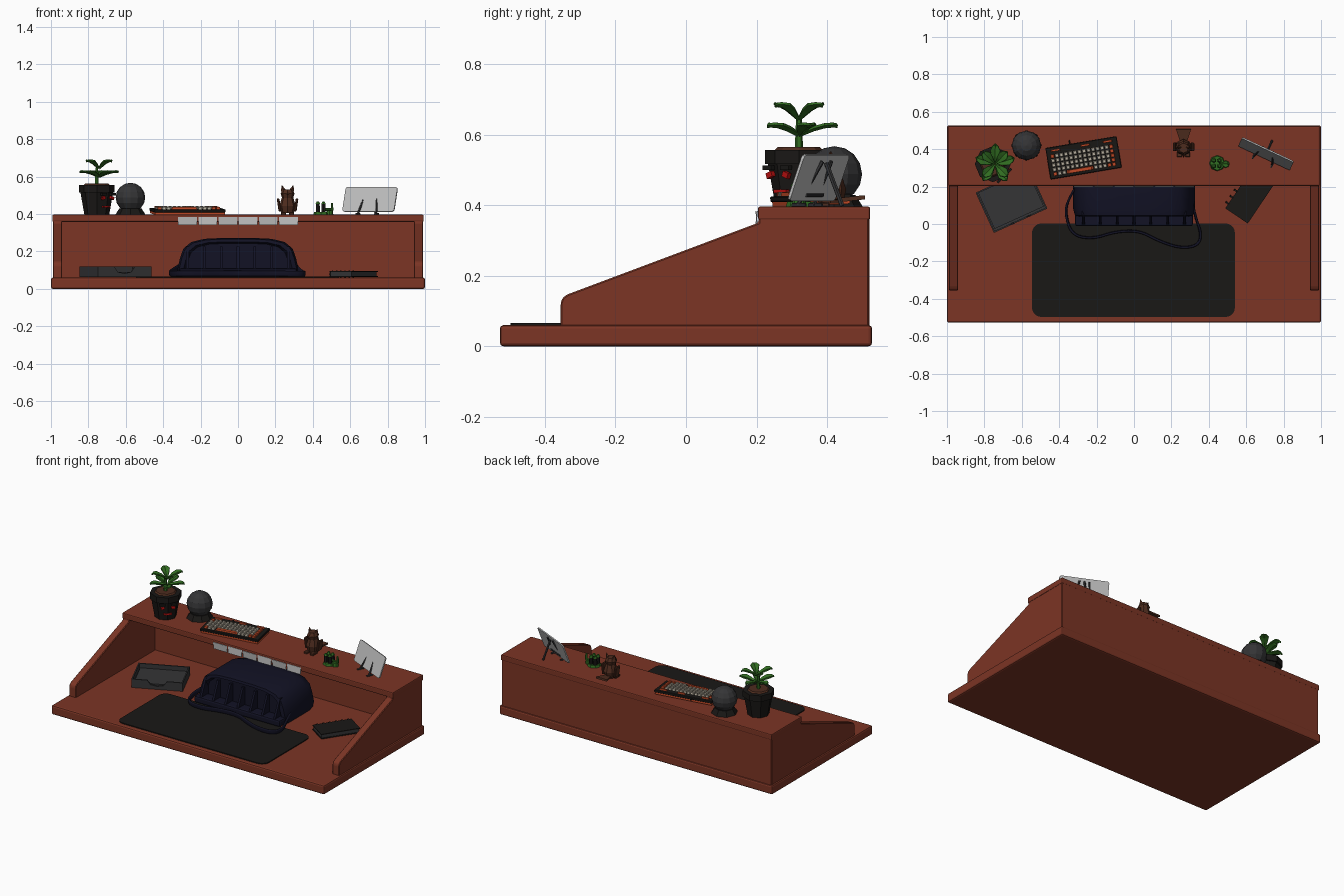
import bpy, bmesh, math
from math import sin, cos, pi, radians
from mathutils import Matrix, Vector

if "Cube" in bpy.data.objects:
    bpy.data.objects.remove(bpy.data.objects["Cube"])

def mat(name, c):
    m = bpy.data.materials.new(name)
    m.diffuse_color = (*c, 1)
    m.use_nodes = True
    m.node_tree.nodes["Principled BSDF"].inputs["Base Color"].default_value = m.diffuse_color
    return m

WOOD = mat("wood", (.20, .035, .018))
BLACK = mat("black", (.010, .009, .008))
NAVY = mat("navy", (.006, .006, .018))
CHAR = mat("charcoal", (.035, .035, .037))
PAPER = mat("paper", (.5, .5, .5))
BEIGE = mat("beige", (.5, .45, .36))
ORANGE = mat("orange", (.55, .07, .02))
RED = mat("red", (.5, .005, .005))
BROWN = mat("brown", (.075, .025, .013))
GREEN = mat("green", (.03, .15, .015))
I = Matrix.Identity(4)
T = lambda x, y, z: Matrix.Translation((x, y, z))
R = lambda deg, ax: Matrix.Rotation(radians(deg), 4, ax)

def finish(name, bm, m, frame=I, smooth=None):
    bmesh.ops.recalc_face_normals(bm, faces=bm.faces)
    bm.transform(frame)
    me = bpy.data.meshes.new(name)
    bm.to_mesh(me)
    bm.free()
    me.materials.append(m)
    ob = bpy.data.objects.new(name, me)
    bpy.context.collection.objects.link(ob)
    if smooth:
        bpy.ops.object.select_all(action='DESELECT')
        ob.select_set(True)
        bpy.context.view_layer.objects.active = ob
        bpy.ops.object.shade_smooth_by_angle(angle=radians(smooth))
    return ob

def boxes(name, items, m, frame=I, bevel=0, seg=1, taper=1):
    """items: (size, centre) or (size, centre, local rotation)"""
    bm = bmesh.new()
    for s, c, *rot in items:
        vs = bmesh.ops.create_cube(bm, size=1)['verts']
        for v in vs:
            if v.co.z > 0:
                v.co.x *= taper
                v.co.y *= taper
        bmesh.ops.transform(bm, verts=vs, matrix=T(*c) @ (rot[0] if rot else I) @ Matrix.Diagonal((*s, 1)))
    if bevel:
        bmesh.ops.bevel(bm, geom=bm.edges[:], offset=bevel, segments=seg, affect='EDGES', profile=.5)
    return finish(name, bm, m, frame)

def cones(name, items, m, frame=I, n=8):
    """items: (r1, r2, start, end)"""
    bm = bmesh.new()
    for r1, r2, a, b in items:
        a, b = Vector(a), Vector(b)
        q = (b - a).to_track_quat('Z', 'Y').to_matrix().to_4x4()
        bmesh.ops.create_cone(bm, cap_ends=True, segments=n, radius1=r1, radius2=r2, depth=(b - a).length,
                              matrix=Matrix.Translation((a + b) / 2) @ q)
    return finish(name, bm, m, frame)

def prism(name, pts, h, m, frame=I, bevel=0):
    """Extrude an xy outline upwards along local z"""
    bm = bmesh.new()
    f = bm.faces.new([bm.verts.new((x, y, 0)) for x, y in pts])
    r = bmesh.ops.extrude_face_region(bm, geom=[f])
    bmesh.ops.translate(bm, verts=[v for v in r['geom'] if isinstance(v, bmesh.types.BMVert)], vec=(0, 0, h))
    if bevel:
        bmesh.ops.bevel(bm, geom=bm.edges[:], offset=bevel, segments=1, affect='EDGES')
    return finish(name, bm, m, frame)

def rounded(w, d, r, n=5):
    return [(sx * (w / 2 - r) + r * cos(a + k * pi / 2 / n), sy * (d / 2 - r) + r * sin(a + k * pi / 2 / n))
            for sx, sy, a in ((1, 1, 0), (-1, 1, pi / 2), (-1, -1, pi), (1, -1, 1.5 * pi)) for k in range(n + 1)]

# desk: base board, sloped side panels, shelf, back panel
boxes("desk_base", [((2, 1.055, .06), (0, 0, .03))], WOOD, bevel=.01, seg=2)
YZ = Matrix(((0, 0, 1, 0), (1, 0, 0, 0), (0, 1, 0, 0), (0, 0, 0, 1)))
side = [(-.355, .055), (-.355, .122), (-.35, .137), (-.336, .147), (.205, .35), (.205, .37), (.518, .37), (.518, .055)]
for s, x in (("left", -.99), ("right", .94)):
    prism("side_panel_" + s, side, .05, WOOD, T(x, 0, 0) @ YZ, .004)
boxes("top_shelf", [((1.986, .318, .038), (0, .363, .377))], WOOD, bevel=.006, seg=2)
boxes("back_panel", [((1.96, .045, .33), (0, .4975, .215))], WOOD)
boxes("shelf_notes", [((.1, .003, .044), (-.27 + i * .108, .2, .362), R(-6 if i % 2 else 4, 'X')) for i in range(6)], PAPER)

# desk mat
prism("desk_mat", rounded(1.085, .5, .05), .008, BLACK, T(-.003, -.247, .058))

# bag: domed body lofted front to back
half = [(.315, .063), (.325, .1), (.31, .165), (.292, .215), (.25, .25), (.18, .267), (.08, .272)]
outline = half + [(-x, z) for x, z in reversed(half)]
bm = bmesh.new()
rows = [[bm.verts.new((x * s, y, .063 + (z - .063) * s)) for x, z in outline]
        for y, s in ((.065, .86), (.04, .9), (.045, .97), (.08, 1), (.3, 1), (.355, .95), (.385, .8))]
for a, b in zip(rows, rows[1:]):
    for i in range(len(a)):
        j = (i + 1) % len(a)
        bm.faces.new((a[i], a[j], b[j], b[i]))
bm.faces.new(rows[0])
bm.faces.new(rows[-1])
finish("bag_body", bm, NAVY, smooth=40)
boxes("bag_front_lip", [((.63, .08, .045), (0, .028, .088))], NAVY, bevel=.012, seg=2)
for i in range(7):
    x = -.27 + i * .09
    prism("bag_pleat_%d" % i, [(-.008, .1), (.07, .1), (.07, .225), (.045, .225)], .014, NAVY, T(x - .007, 0, 0) @ YZ)

# bag strap: flat band following a smooth path
cu = bpy.data.curves.new("bag_strap", 'CURVE')
cu.dimensions = '3D'
cu.bevel_depth, cu.bevel_resolution, cu.extrude = .006, 2, .009
path = [(-.31, .2, .12), (-.36, .12, .09), (-.365, .04, .08), (-.33, -.06, .082), (-.22, -.08, .082), (-.1, -.04, .082),
        (.03, -.035, .082), (.13, -.09, .082), (.25, -.13, .082), (.345, -.115, .08), (.36, -.05, .08), (.33, .03, .09),
        (.31, .12, .12)]
sp = cu.splines.new('NURBS')
sp.points.add(len(path) - 1)
for p, c in zip(sp.points, path):
    p.co = (*c, 1)
sp.order_u, sp.use_endpoint_u, sp.resolution_u = 3, True, 5
cu.materials.append(NAVY)
bpy.context.collection.objects.link(bpy.data.objects.new("bag_strap", cu))

# paper tray with a notched front
F = T(-.655, .125, .06) @ R(24.5, 'Z')
boxes("tray_floor", [((.31, .23, .012), (0, 0, .008)), ((.29, .21, .022), (0, .005, .018))], CHAR, F)
boxes("tray_walls", [((.008, .235, .056), (x, 0, .03)) for x in (-.153, .153)] + [((.31, .008, .056), (0, .114, .03))], CHAR, F)
front = [(-.157, .002), (.157, .002), (.157, .058), (.06, .058), (.04, .03), (.0, .022), (-.04, .03), (-.06, .058), (-.157, .058)]
prism("tray_front", front, .008, CHAR, F @ T(0, -.11, 0) @ R(90, 'X'))

# spiral notebook
F = T(.618, .147, .061) @ R(56, 'Z')
boxes("notebook_covers", [((.25, .145, .005), (0, 0, z)) for z in (.004, .031)], BLACK, F)
boxes("notebook_pages", [((.24, .135, .022), (0, 0, .0175))], CHAR, F)
cones("notebook_rings", [(.018, .018, (-.1 + i * .04, .072, .018), (-.09 + i * .04, .072, .018)) for i in range(6)], BLACK, F)

# potted plant with a face on the pot
F = T(-.755, .32, .394)
cones("plant_pot", [(.066, .088, (0, 0, 0), (0, 0, .125)), (.096, .096, (0, 0, .122), (0, 0, .162))], BLACK, F)
cones("pot_soil", [(.075, .06, (0, 0, .155), (0, 0, .17))], BROWN, F)
P = F @ R(45, 'Z')
boxes("pot_eyes", [((.022, .014, .016), (x, -.082, .092), R(20 * (1 if x > 0 else -1), 'Y')) for x in (-.032, .032)], RED, P)
boxes("pot_mouth", [((.05, .014, .01), (0, -.07, .045))], RED, P)
boxes("pot_brows", [((.035, .014, .012), (x, -.087, .112)) for x in (-.035, .035)], BLACK, P)
cones("plant_stem", [(.012, .008, (0, 0, .16), (0, 0, .255))], GREEN, F, 6)
bm = bmesh.new()
for k in range(9):
    low = k < 5
    a = k * 2 * pi / 5 + .3 if low else k * pi / 2 + .8
    z0, ln, up = (.2, .105, .03) if low else (.245, .09, .045)
    grid = []
    for t, w in ((0, .006), (.35, .02), (.65, .028), (.88, .017), (1, .002)):
        r, z = .005 + ln * t, z0 + up * 1.5 * (t - .45 * t ** 3)
        grid.append([bm.verts.new((r * cos(a) - s * w * sin(a), r * sin(a) + s * w * cos(a), z + abs(s) * .008))
                     for s in (-1, 0, 1)])
    for p, q in zip(grid, grid[1:]):
        for i in (0, 1):
            bm.faces.new((p[i], p[i + 1], q[i + 1], q[i]))
leaves = finish("plant_leaves", bm, GREEN, F @ T(.012, 0, 0))
leaves.modifiers.new("thickness", 'SOLIDIFY').thickness = .007

# round speaker on a faceted foot
F = T(-.575, .42, .394)
cones("speaker_foot", [(.082, .06, (0, 0, 0), (0, 0, .035))], BLACK, F)
bm = bmesh.new()
bmesh.ops.create_uvsphere(bm, u_segments=12, v_segments=8, radius=.079)
finish("speaker_ball", bm, CHAR, F @ T(0, 0, .094))

# keyboard
F = T(-.27, .355, .396) @ R(9.5, 'Z') @ T(0, 0, .003) @ R(3, 'X')
boxes("keyboard_base", [((.378, .16, .014), (0, 0, .008))], ORANGE, F)
boxes("keyboard_case", [((.386, .17, .016), (0, 0, .022))], BLACK, F, bevel=.003)
keys, accents = [], []
for row in range(5):
    for col in range(14):
        if row == 0 and 3 <= col <= 8:
            continue
        accent = col == 13 or (row == 0 and col in (0, 12)) or (row == 4 and col == 0)
        (accents if accent else keys).append(((.02, .02, .012), (-.163 + col * .0245, -.06 + row * .024, .035)))
accents.append(((.144, .02, .012), (-.028, -.06, .035)))
accents += [((.05, .012, .01), (x, .066, .034)) for x in (-.14, .02, .14)]
boxes("keyboard_keys", keys, BEIGE, F, taper=.75)
boxes("keyboard_accent_keys", accents, ORANGE, F, taper=.85)
cones("keyboard_cable_plug", [(.005, .005, (-.06, .08, .02), (-.06, .105, .02))], BLACK, F, 6)

# carved animal figurine
F = T(.265, .41, .394)
cones("figurine_body", [(.034, .044, (0, 0, .01), (0, 0, .05)), (.044, .03, (0, 0, .05), (0, 0, .095)),
                        (.03, .037, (0, -.004, .092), (0, -.004, .115)), (.037, .026, (0, -.004, .115), (0, -.004, .138))], BROWN, F)
cones("figurine_ears", [(.014, .002, (s * .022, 0, .13), (s * .03, 0, .158)) for s in (-1, 1)], BROWN, F, 4)
cones("figurine_beak", [(.01, .001, (0, -.032, .118), (0, -.055, .108))], BROWN, F, 4)
boxes("figurine_wings", [((.014, .045, .07), (s * .046, .002, .055), R(s * 8, 'Y')) for s in (-1, 1)], BROWN, F, bevel=.004)
boxes("figurine_feet", [((.026, .05, .014), (s * .022, -.028, .007)) for s in (-1, 1)], BROWN, F, bevel=.003)
prism("figurine_tail", [(-.015, .02), (.015, .02), (.04, .098), (-.04, .098)], .012, BROWN, F @ T(0, 0, .012) @ R(6, 'X'))

# small cactus cluster
F = T(.445, .325, .394)
cones("cactus_base", [(.043, .038, (0, 0, 0), (0, 0, .016)), (.02, .017, (.045, -.005, 0), (.045, -.005, .025))], GREEN, F)
cones("cactus_trunks", [(.013, .011, (x, y, .01), (x, y, .065)) for x in (-.018, .012) for y in (-.015, .015)], BLACK, F, 6)
cones("cactus_tips", [(.014, .006, (x, y, .06), (x, y, .073)) for x in (-.018, .012) for y in (-.015, .015)], GREEN, F, 6)
cones("cactus_arm", [(.007, .007, (.01, 0, .03), (.058, 0, .03)), (.008, .006, (.058, 0, .025), (.058, 0, .065))], GREEN, F, 6)

# blank plate leaning on an easel stand
F = T(.695, .352, .394) @ R(-25, 'Z')
prism("display_plate", rounded(.305, .138, .012, 2), .008, PAPER, F @ R(-20, 'X') @ T(0, 0, .088) @ R(90, 'X'))
legs = []
for s in (-1, 1):
    legs += [(.006, .006, (s * .055, -.015, .003), (s * .03, .052, .13)), (.006, .006, (s * .055, -.03, .006), (s * .055, .012, .006))]
legs.append((.007, .007, (0, .05, .125), (0, .1, .004)))
legs.append((.006, .006, (-.055, .012, .035), (.055, .012, .035)))
cones("plate_stand", legs, CHAR, F, 6)
